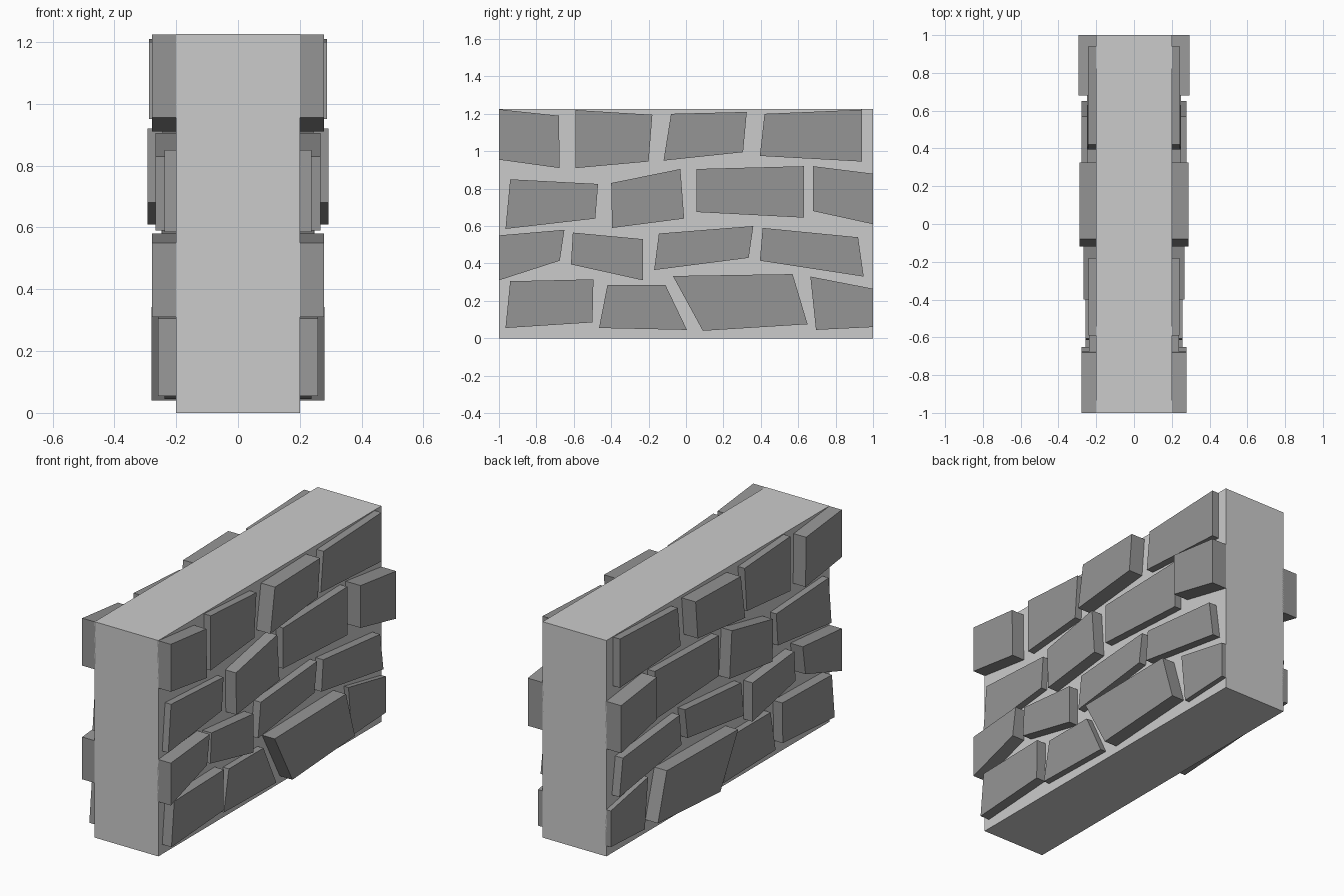
import bpy, bmesh

if "Cube" in bpy.data.objects:
    bpy.data.objects.remove(bpy.data.objects["Cube"])

stone_mat = bpy.data.materials.new("dark_stone")
stone_mat.diffuse_color = (0.3, 0.3, 0.3, 1)
stone_mat.use_nodes = True
stone_mat.node_tree.nodes["Principled BSDF"].inputs["Base Color"].default_value = stone_mat.diffuse_color

# Wall core
bpy.ops.mesh.primitive_cube_add(size=1, location=(0, 0, 0.6125))
core = bpy.context.object
core.name = "wall_core"
core.scale = (0.4, 2.0, 1.225)
bpy.ops.object.transform_apply(location=True, rotation=False, scale=True)


def stone(name, depth, outline):
    """Extrude a (y, z) outline out of the wall face and mirror it to the other side."""
    bm = bmesh.new()
    inner = [bm.verts.new((0.195, y, z)) for y, z in outline]
    face = bm.faces.new(inner)
    ext = bmesh.ops.extrude_face_region(bm, geom=[face], use_keep_orig=True)
    for v in ext["geom"]:
        if isinstance(v, bmesh.types.BMVert):
            v.co.x = depth
    bmesh.ops.recalc_face_normals(bm, faces=bm.faces)
    me = bpy.data.meshes.new(name)
    bm.to_mesh(me)
    bm.free()
    me.materials.append(stone_mat)
    ob = bpy.data.objects.new(name, me)
    bpy.context.collection.objects.link(ob)
    mod = ob.modifiers.new("other_side", "MIRROR")
    mod.use_axis = (True, False, False)
    mod.use_mirror_merge = False


# Courses of stones: (depth, outline in y, z)
courses = {
    "bottom": [
        (0.258, [(-.965, .055), (-.50, .085), (-.495, .315), (-.94, .305)]),
        (0.237, [(-.465, .055), (.005, .045), (-.11, .285), (-.42, .285)]),
        (0.279, [(.09, .04), (.65, .075), (.57, .343), (-.07, .333)]),
        (0.228, [(.695, .045), (1, .06), (1, .265), (.665, .33)]),
    ],
    "lower": [
        (0.278, [(-1, .31), (-.675, .415), (-.65, .58), (-1, .55)]),
        (0.257, [(-.615, .395), (-.23, .31), (-.23, .53), (-.605, .565)]),
        (0.245, [(-.17, .365), (.335, .43), (.36, .60), (-.145, .56)]),
        (0.248, [(.395, .415), (.95, .33), (.92, .54), (.41, .59)]),
    ],
    "upper": [
        (0.238, [(-.965, .585), (-.485, .64), (-.47, .825), (-.94, .85)]),
        (0.267, [(-.395, .59), (-.01, .64), (-.03, .905), (-.40, .83)]),
        (0.245, [(.055, .675), (.63, .645), (.63, .92), (.055, .905)]),
        (0.293, [(.68, .68), (1, .61), (1, .88), (.68, .92)]),
    ],
    "top": [
        (0.278, [(-1, .955), (-.675, .91), (-.68, 1.19), (-1, 1.224)]),
        (0.242, [(-.59, .91), (-.20, .945), (-.18, 1.195), (-.59, 1.22)]),
        (0.288, [(-.12, .95), (.305, .995), (.325, 1.21), (-.08, 1.20)]),
        (0.243, [(.395, .975), (.94, .945), (.94, 1.222), (.42, 1.20)]),
    ],
}
for course, stones in courses.items():
    for i, (depth, outline) in enumerate(stones, 1):
        stone(f"{course}_course_stone_{i}", depth, outline)
